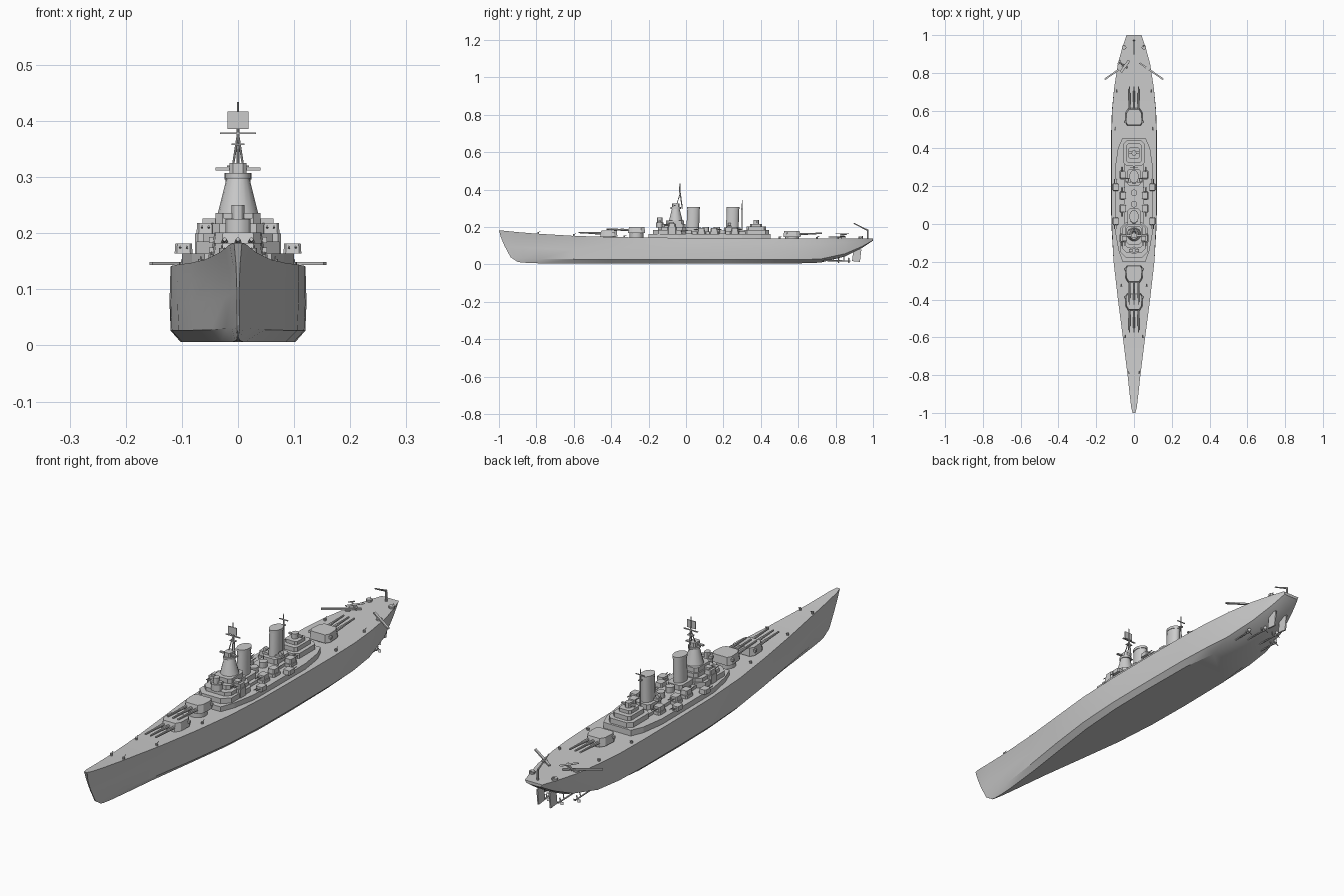
import bpy, math
from mathutils import Vector

if "Cube" in bpy.data.objects:
    bpy.data.objects.remove(bpy.data.objects["Cube"])


def mesh(name, verts, faces, smooth=False):
    me = bpy.data.meshes.new(name)
    me.from_pydata([tuple(v) for v in verts], [], faces)
    me.validate()
    if smooth:
        me.shade_smooth()
        me.set_sharp_from_angle(angle=math.radians(30))
    ob = bpy.data.objects.new(name, me)
    bpy.context.collection.objects.link(ob)
    return ob


def loft(name, rings, smooth=False):
    n = len(rings[0])
    verts = [v for r in rings for v in r]
    faces = [(k*n + i, k*n + (i+1) % n, (k+1)*n + (i+1) % n, (k+1)*n + i)
             for k in range(len(rings)-1) for i in range(n)]
    faces += [tuple(reversed(range(n))), tuple(range(len(verts)-n, len(verts)))]
    return mesh(name, verts, faces, smooth)


def prism(name, outline, z0, z1, top=1.0, smooth=False, lean=0.0):
    cx = sum(p[0] for p in outline) / len(outline)
    cy = sum(p[1] for p in outline) / len(outline)
    up = [(cx + (x-cx)*top, cy + lean + (y-cy)*top, z1) for x, y in outline]
    return loft(name, [[(x, y, z0) for x, y in outline], up], smooth)


def octo(cx, cy, hx, hy, c):
    # rectangle with chamfered corners
    return [(cx+a, cy+b) for a, b in ((hx-c, -hy), (hx, -hy+c), (hx, hy-c), (hx-c, hy),
                                      (c-hx, hy), (-hx, hy-c), (-hx, c-hy), (c-hx, -hy))]


def ellipse(cx, cy, rx, ry, n=20):
    return [(cx + rx*math.cos(2*math.pi*i/n), cy + ry*math.sin(2*math.pi*i/n)) for i in range(n)]


def box(name, cx, cy, hx, hy, z0, z1):
    return prism(name, [(cx-hx, cy-hy), (cx+hx, cy-hy), (cx+hx, cy+hy), (cx-hx, cy+hy)], z0, z1)


def rod(name, a, b, r0, r1=None, n=8):
    a, b = Vector(a), Vector(b)
    u = (b-a).orthogonal().normalized()
    w = (b-a).normalized().cross(u)
    ring = lambda c, r: [c + r*(u*math.cos(2*math.pi*i/n) + w*math.sin(2*math.pi*i/n)) for i in range(n)]
    return loft(name, [ring(a, r0), ring(b, r1 or r0)], True)


# hull stations: y, deck half width, deck z, side half width, bottom half width, keel z, rake
stations = [
    (-1.0, .007, .183, .002, .001, .014, .10), (-.97, .015, .180, .005, .002, .011, .09),
    (-.9, .023, .173, .012, .005, .008, .06), (-.8, .034, .165, .023, .011, .006, .03),
    (-.6, .059, .153, .050, .030, .006, 0), (-.4, .085, .147, .082, .058, .006, 0),
    (-.2, .108, .144, .108, .085, .006, 0), (0, .118, .142, .120, .099, .006, 0),
    (.2, .120, .141, .122, .102, .006, 0), (.45, .120, .140, .122, .099, .006, 0),
    (.6, .116, .139, .117, .080, .006, 0), (.72, .105, .139, .105, .052, .010, 0),
    (.85, .085, .139, .082, .034, .043, 0), (.94, .060, .140, .056, .025, .088, 0),
    (.98, .046, .140, .043, .022, .114, 0), (1.0, .040, .140, .036, .020, .128, 0)]
rings = []
for y, dw, dz, sw, bw, kz, rake in stations:
    h = dz - kz
    half = [(bw, 0, 1), (bw + (sw-bw)*.9, .15, .62), (sw, .5, .3),
            (sw + (dw-sw)*.35, .78, .1), (dw, 1, 0)]
    right = [(x, y + rake*k, kz + h*t) for x, t, k in half]
    rings.append(right + [(-x, yy, z) for x, yy, z in reversed(right)])
loft("hull", rings, True)


def turret(name, cy, d, z):
    # d is the firing direction along y
    f, b = cy + d*.046, cy - d*.046
    plan = [(.030, f), (.044, f - d*.022), (.047, b + d*.018), (.036, b),
            (-.036, b), (-.047, b + d*.018), (-.044, f - d*.022), (-.030, f)]
    prism(name + "_house", plan if d < 0 else plan[::-1], z, z + .033, .9, lean=-d*.002)
    prism(name + "_barbette", ellipse(0, cy, .037, .037, 24), .135, z, smooth=True)
    box(name + "_rangefinder", 0, b + d*.02, .052, .005, z + .015, z + .025)
    for x in (-.024, 0, .024):
        rod(name + "_barrel_base", (x, f - d*.012, z+.016), (x, f + d*.04, z+.018), .0065, .0055)
        rod(name + "_barrel", (x, f + d*.04, z+.018), (x, f + d*.115, z+.021), .0048, .0036)


turret("turret_fore_low", -.413, -1, .150)
turret("turret_fore_high", -.265, -1, .168)
turret("turret_aft", .567, 1, .146)

# long lower deckhouse and upper deckhouses
deck = [(.06, -.2), (.082, -.14), (.1, -.04), (.1, .3), (.085, .4), (.063, .452)]
prism("deckhouse", deck + [(-x, y) for x, y in reversed(deck)], .135, .164)
prism("upper_deckhouse", octo(0, .12, .05, .29, .02), .164, .177)
prism("bridge_base", octo(0, -.085, .074, .092, .03), .164, .185)
prism("bridge_level_1", octo(0, -.075, .062, .075, .02), .185, .200)
prism("bridge_level_2", octo(0, -.065, .045, .062, .012), .200, .217)
prism("bridge_level_3", octo(0, -.06, .040, .048, .012), .217, .236)
box("bridge_wings", 0, -.075, .063, .012, .216, .226)
prism("conning_tower", ellipse(0, -.14, .022, .02, 12), .198, .225, smooth=True)
box("conning_director", 0, -.14, .026, .007, .226, .236)
prism("conning_top", ellipse(0, -.14, .012, .014, 12), .225, .25, smooth=True)

# conical tower with director and lookouts
prism("tower", ellipse(0, -.055, .036, .036, 16), .236, .300, .55, True)
prism("tower_platform", ellipse(0, -.055, .023, .027, 16), .298, .307, smooth=True)
prism("tower_director", octo(0, -.055, .015, .02, .006), .307, .325)
box("tower_rangefinder", 0, -.06, .040, .005, .312, .317)

# fore mast: tripod, yards, radar screen, pole
rod("mast_leg", (0, -.02, .30), (0, -.032, .39), .003)
for s in (-1, 1):
    rod("mast_leg", (s*.009, -.05, .32), (0, -.032, .378), .002)
box("yard_low", 0, -.032, .012, .007, .357, .360)
box("yard_high", 0, -.032, .032, .003, .377, .380)
box("radar_screen", 0, -.036, .019, .002, .386, .417)
rod("mast_pole", (0, -.032, .38), (0, -.032, .434), .0018)

# funnels
for y in (.036, .247):
    prism("funnel_base", octo(0, y, .034, .045, .01), .17, .198)
    prism("funnel", ellipse(0, y, .023, .034), .19, .300, .97, True, lean=.004)
    prism("funnel_cap", ellipse(0, y + .004, .0245, .035), .296, .307, smooth=True)

# rear mast
rod("rear_mast", (0, .30, .17), (0, .30, .345), .003, .0018)
box("rear_yard", 0, .30, .02, .002, .318, .321)
box("rear_lookout", 0, .30, .006, .006, .295, .299)

# aft superstructure
prism("aft_house_1", octo(0, .375, .056, .068, .018), .164, .185)
prism("aft_house_2", octo(0, .375, .040, .052, .01), .185, .203)
prism("aft_house_3", octo(0, .375, .028, .032, .008), .203, .217)
prism("aft_director", ellipse(0, .375, .013, .015, 12), .217, .238, smooth=True)
box("aft_rangefinder", 0, .378, .03, .005, .224, .230)
# midship directors between the funnels
for y in (.105, .165):
    prism("midship_tub", ellipse(0, y, .016, .018, 12), .177, .20, smooth=True)

for s in (-1, 1):
    # secondary twin gun mounts
    for x, y, z, d in ((.097, .015, .164, -1), (.097, .195, .164, 1), (.058, .082, .176, -1),
                       (.058, .150, .176, 1), (.058, .26, .176, 1), (.058, -.075, .2, -1)):
        if z > .17:
            prism("mount_base", octo(s*x, y, .019, .024, .006), .16, z)
        prism("secondary_mount", octo(s*x, y, .016, .019, .004), z, z + .018, .92)
        for g in (-.006, .006):
            rod("secondary_gun", (s*x + g, y + d*.015, z+.01), (s*x + g, y + d*.042, z+.012), .002, n=6)
    # light gun tubs along the deck and superstructure
    for x, y, z in ((.09, .31, .141), (.075, -.15, .141), (.07, -.33, .144), (.05, -.6, .152),
                    (.055, .935, .139), (.095, .70, .138), (.03, -.79, .164), (.105, .5, .139)):
        big = y > .9
        prism("light_gun_tub", ellipse(s*x*.95, y, *((.012, .012) if big else (.005, .005)), 10), z, z + .01)
        rod("light_gun", (s*x*.95, y, z+.008), (s*x*.95, y + .012, z+.014), .0015, n=6)
    # searchlights beside the second funnel
    rod("searchlight", (s*.036, .225, .215), (s*.036, .24, .215), .008, n=12)
    box("searchlight_shelf", s*.03, .232, .014, .012, .197, .207)

    # catapults
    a, b = Vector((s*.155, .766, .146)), Vector((s*.03, .852, .146))
    w = (b-a).cross(Vector((0, 0, 1))).normalized()*.0045
    prism("catapult", [(p.x, p.y) for p in (a+w, b+w, b-w, a-w)], .143, .149)
    prism("catapult_pivot", ellipse(s*.072, .823, .012, .012, 12), .136, .144, smooth=True)

    # rudders, shafts, propellers
    rud = [(.888, .018), (.93, .014), (.938, .08), (.895, .08)]
    loft("rudder", [[(s*.028 + t, y, z) for y, z in rud] for t in (-.003, .003)])
    for x, y in ((.070, .81), (.031, .865)):
        c = Vector((s*x, y, .019))
        rod("propeller_shaft", (s*x*.95, y - .2, .024), c, .003)
        rod("propeller_hub", c, c + Vector((0, .014, 0)), .005, .002)
        rod("shaft_strut", (s*x*.8, y - .02, .06), (s*x, y - .02, .019), .002, n=6)
        for k in range(3):
            t = k*2*math.pi/3 + math.pi/2
            r, q = Vector((math.cos(t), 0, math.sin(t))), Vector((-math.sin(t), .6, math.cos(t)))*.006
            o = c + Vector((0, .006, 0))
            blade = [o + r*.003 - q*.4, o + r*.012 - q, o + r*.0185, o + r*.012 + q, o + r*.003 + q*.4]
            th = Vector((0, .0008, 0))
            loft("propeller_blade", [[v - th for v in blade], [v + th for v in blade]])

# seaplane on the port catapult
f = Vector((.82, -.57, 0))
c = Vector((-.052, .838, .160))
w = Vector((.57, .82, 0))
rod("plane_body", c - f*.035, c + f*.02, .0025, .006)
rod("plane_float", c - f*.02 - Vector((0, 0, .01)), c + f*.022 - Vector((0, 0, .01)), .002, .0035)
wing = [c + f*i*.007 + w*j*.038 + f*.005 for i, j in ((-1, -1), (1, -1), (1, 1), (-1, 1))]
prism("plane_wing", [(p.x, p.y) for p in wing], .164, .1655)
tail = [c - f*.032 + f*i*.004 + w*j*.013 for i, j in ((-1, -1), (1, -1), (1, 1), (-1, 1))]
prism("plane_tail", [(p.x, p.y) for p in tail], .160, .1612)

# stern crane
rod("crane_post", (0, .972, .138), (0, .972, .186), .005, .004)
rod("crane_jib", (0, .975, .180), (0, .898, .220), .0035, .0025)
rod("crane_stay", (0, .972, .186), (0, .90, .220), .0012, n=6)
